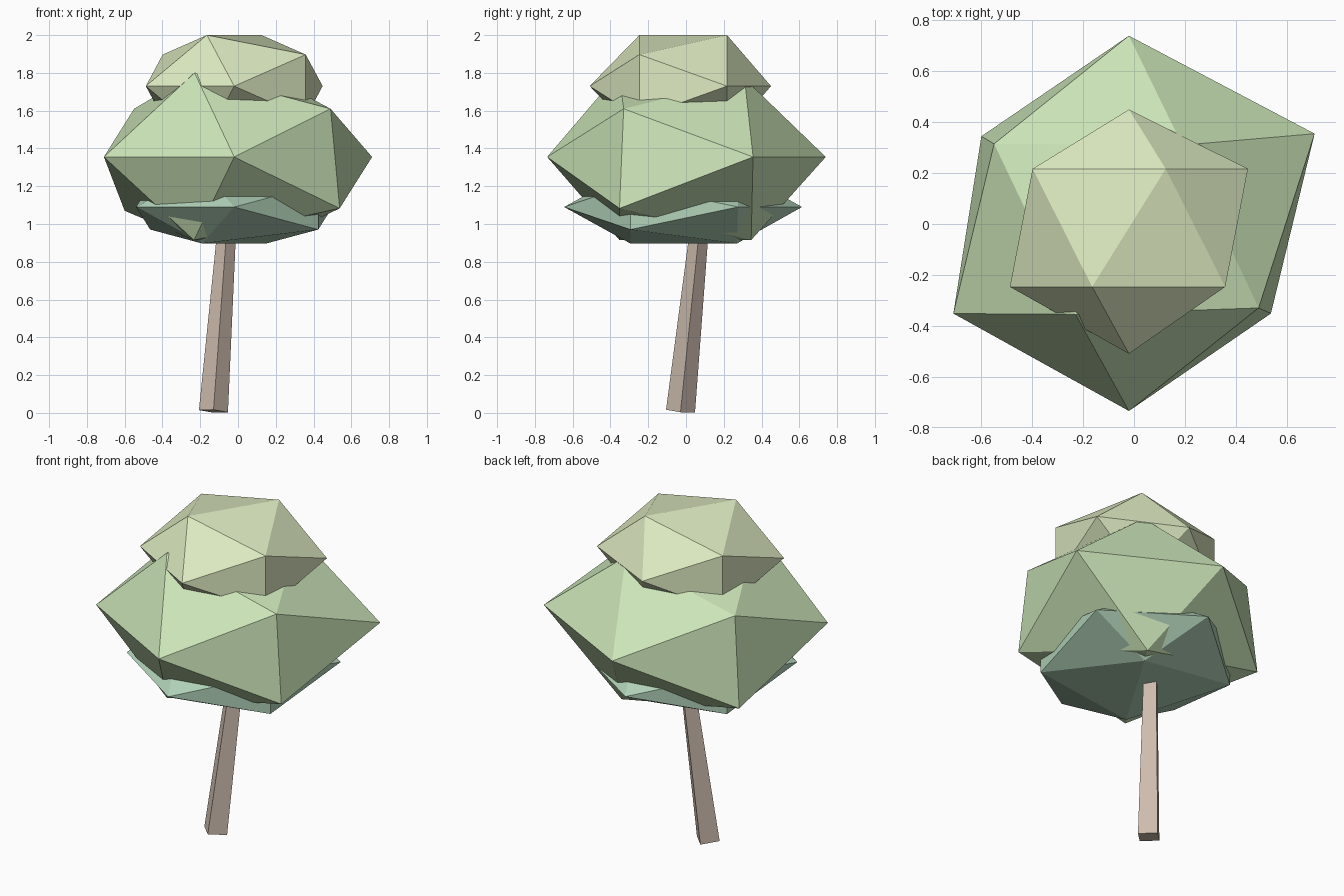
import bpy, bmesh
from math import cos, sin, radians
from mathutils import Vector, Matrix

if "Cube" in bpy.data.objects:
    bpy.data.objects.remove(bpy.data.objects["Cube"])


def finish(bm, name, color):
    bmesh.ops.recalc_face_normals(bm, faces=bm.faces)
    mesh = bpy.data.meshes.new(name)
    bm.to_mesh(mesh)
    bm.free()
    mat = bpy.data.materials.new(name + "_colour")
    mat.diffuse_color = (*color, 1)
    mat.use_nodes = True
    mat.node_tree.nodes["Principled BSDF"].inputs["Base Color"].default_value = mat.diffuse_color
    mesh.materials.append(mat)
    obj = bpy.data.objects.new(name, mesh)
    bpy.context.collection.objects.link(obj)


def foliage(name, color, x, z, rx, rz, poles, rings, moved={}):
    """Twenty-sided clump with its poles along y; 'moved' replaces single ring corners."""
    bm = bmesh.new()

    def ring(key, y, start):
        pts = []
        for i in range(5):
            a = radians(start - 72 * i)
            p = (x + rx * cos(a), y, z + rz * sin(a))
            pts.append(bm.verts.new(moved.get((key, i), p)))
        return pts

    front, back = ring("front", rings[0], 180), ring("back", rings[1], 144)
    tip_f = bm.verts.new((x, poles[0], z))
    tip_b = bm.verts.new((x, poles[1], z))
    for i in range(5):
        j = (i + 1) % 5
        for tri in ((tip_f, front[i], front[j]), (front[i], back[i], front[j]),
                    (front[j], back[i], back[j]), (tip_b, back[j], back[i])):
            bm.faces.new(tri)
    finish(bm, name, color)


# Three stacked leaf clumps
foliage("upper_foliage", (0.72, 0.82, 0.53), -0.02, 1.73, 0.468, 0.284,
        (-0.51, 0.45), (-0.247, 0.217))
foliage("middle_foliage", (0.60, 0.78, 0.48), -0.02, 1.355, 0.69, 0.463,
        (-0.735, 0.74), (-0.352, 0.345),
        {("front", 1): (-0.23, -0.355, 1.80), ("front", 2): (0.49, -0.33, 1.61),
         ("back", 0): (-0.55, 0.315, 1.61), ("back", 1): (0.19, 0.31, 1.77),
         ("back", 2): (0.71, 0.355, 1.355), ("back", 4): (-0.60, 0.345, 1.07)})
foliage("lower_foliage", (0.44, 0.64, 0.48), -0.02, 1.09, 0.55, 0.203,
        (-0.645, 0.614), (-0.295, 0.27),
        {("front", 0): (-0.54, -0.30, 1.09), ("back", 2): (0.50, 0.275, 1.09)})

# Leaning, tapered square trunk
base, top = Vector((-0.13, -0.029, 0.009)), Vector((-0.05, 0.084, 1.1))
axis = top - base
bm = bmesh.new()
bmesh.ops.create_cone(bm, cap_ends=True, segments=4, radius1=0.077,
                      radius2=0.046, depth=axis.length)
lean = Vector((0, 0, 1)).rotation_difference(axis).to_matrix().to_4x4()
bm.transform(Matrix.Translation((base + top) / 2) @ lean)
finish(bm, "trunk", (0.62, 0.51, 0.43))
